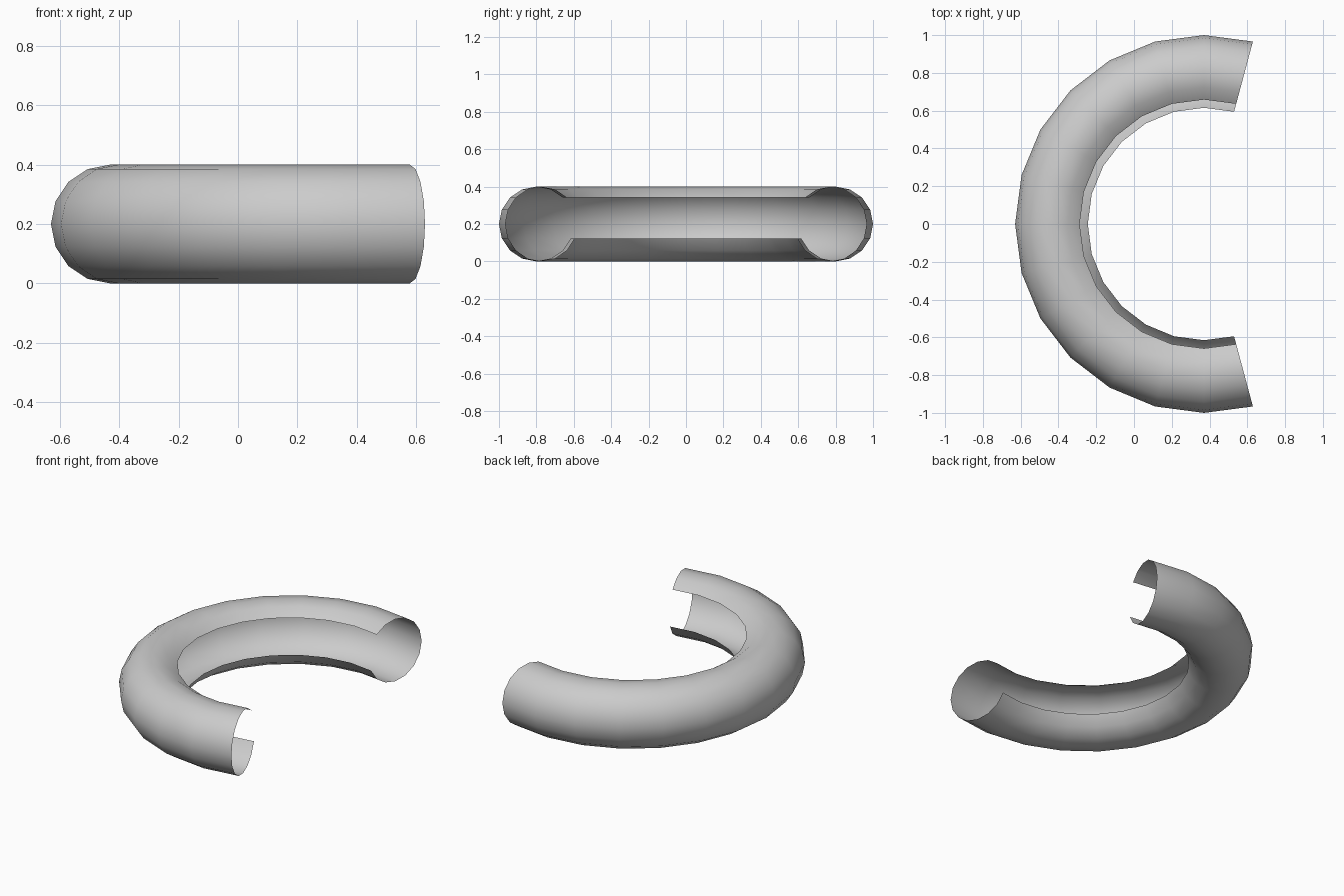
import bpy, bmesh
from math import radians, sin, cos

if "Cube" in bpy.data.objects:
    bpy.data.objects.remove(bpy.data.objects["Cube"])

MAJOR, MINOR = 0.8, 0.2
START, STEPS = 75, 14                      # arc from 75 to 285 degrees
CX = (MAJOR + MINOR) * (1 - cos(radians(START))) / 2

bm = bmesh.new()

# Open cross-section: 16-sided circle with three inner sides missing
profile = []
for i in range(14):
    a = radians(202.5 + 22.5 * i)
    r = MAJOR + MINOR * cos(a)
    profile.append(bm.verts.new((CX + r * cos(radians(START)),
                                 r * sin(radians(START)),
                                 MINOR + MINOR * sin(a))))
edges = [bm.edges.new(pair) for pair in zip(profile, profile[1:])]

# Sweep the section around the ring centre
bmesh.ops.spin(bm, geom=profile + edges, cent=(CX, 0, 0), axis=(0, 0, 1),
               angle=radians(15 * STEPS), steps=STEPS, use_duplicate=False)

# Point the normals away from the tube's centre line
bm.normal_update()
top = max(bm.faces, key=lambda f: f.calc_center_median().z)
if top.normal.z < 0:
    bmesh.ops.reverse_faces(bm, faces=bm.faces[:])
for f in bm.faces:
    f.smooth = True

mesh = bpy.data.meshes.new("curved_channel")
bm.to_mesh(mesh)
bm.free()
obj = bpy.data.objects.new("curved_channel", mesh)
bpy.context.collection.objects.link(obj)
